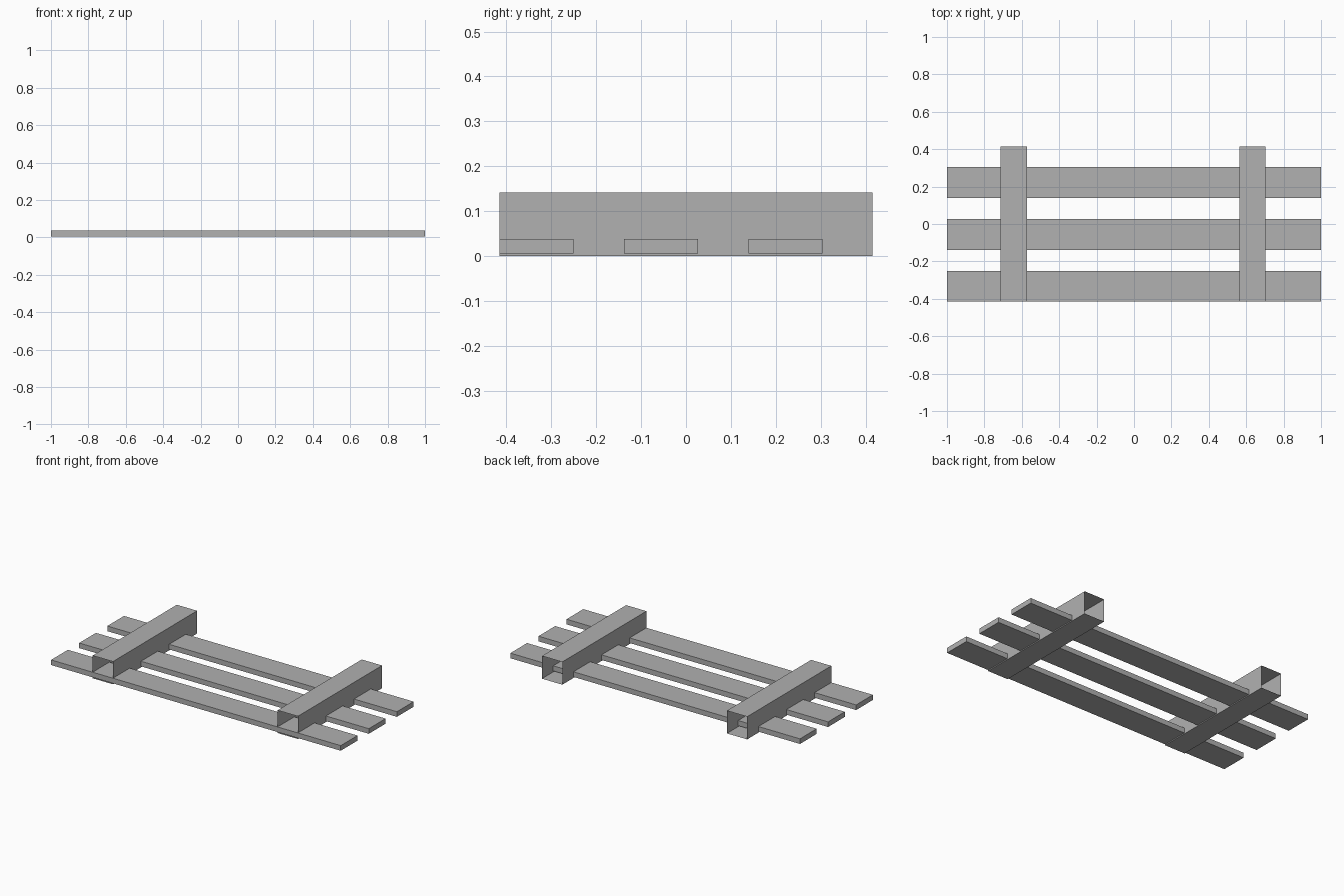
import bpy, bmesh

if "Cube" in bpy.data.objects:
    bpy.data.objects.remove(bpy.data.objects["Cube"])

grey = bpy.data.materials.new("plain_grey")
grey.diffuse_color = (0.44, 0.44, 0.44, 1)
grey.use_nodes = True
grey.node_tree.nodes["Principled BSDF"].inputs["Base Color"].default_value = grey.diffuse_color


def box(name, x, y, z, open_ends=False):
    """Box from (min, max) ranges; open_ends leaves out the two y faces."""
    bm = bmesh.new()
    bmesh.ops.create_cube(bm, size=1)
    for v in bm.verts:
        for i, (lo, hi) in enumerate((x, y, z)):
            v.co[i] = hi if v.co[i] > 0 else lo
    bm.normal_update()
    if open_ends:
        ends = [f for f in bm.faces if abs(f.normal.y) > 0.9]
        bmesh.ops.delete(bm, geom=ends, context='FACES_ONLY')
    mesh = bpy.data.meshes.new(name)
    bm.to_mesh(mesh)
    bm.free()
    mesh.materials.append(grey)
    obj = bpy.data.objects.new(name, mesh)
    bpy.context.collection.objects.link(obj)
    return obj


# Three long slats, running through the rails
for i in range(3):
    y0 = -0.415 + i * 0.277
    box(f"slat_{i + 1}", (-1, 1), (y0, y0 + 0.165), (0.006, 0.038))

# Two hollow cross rails, open at both ends
for side, x in (("left", -0.643), ("right", 0.634)):
    box(f"cross_rail_{side}", (x - 0.07, x + 0.07), (-0.415, 0.415),
        (0, 0.142), open_ends=True)
